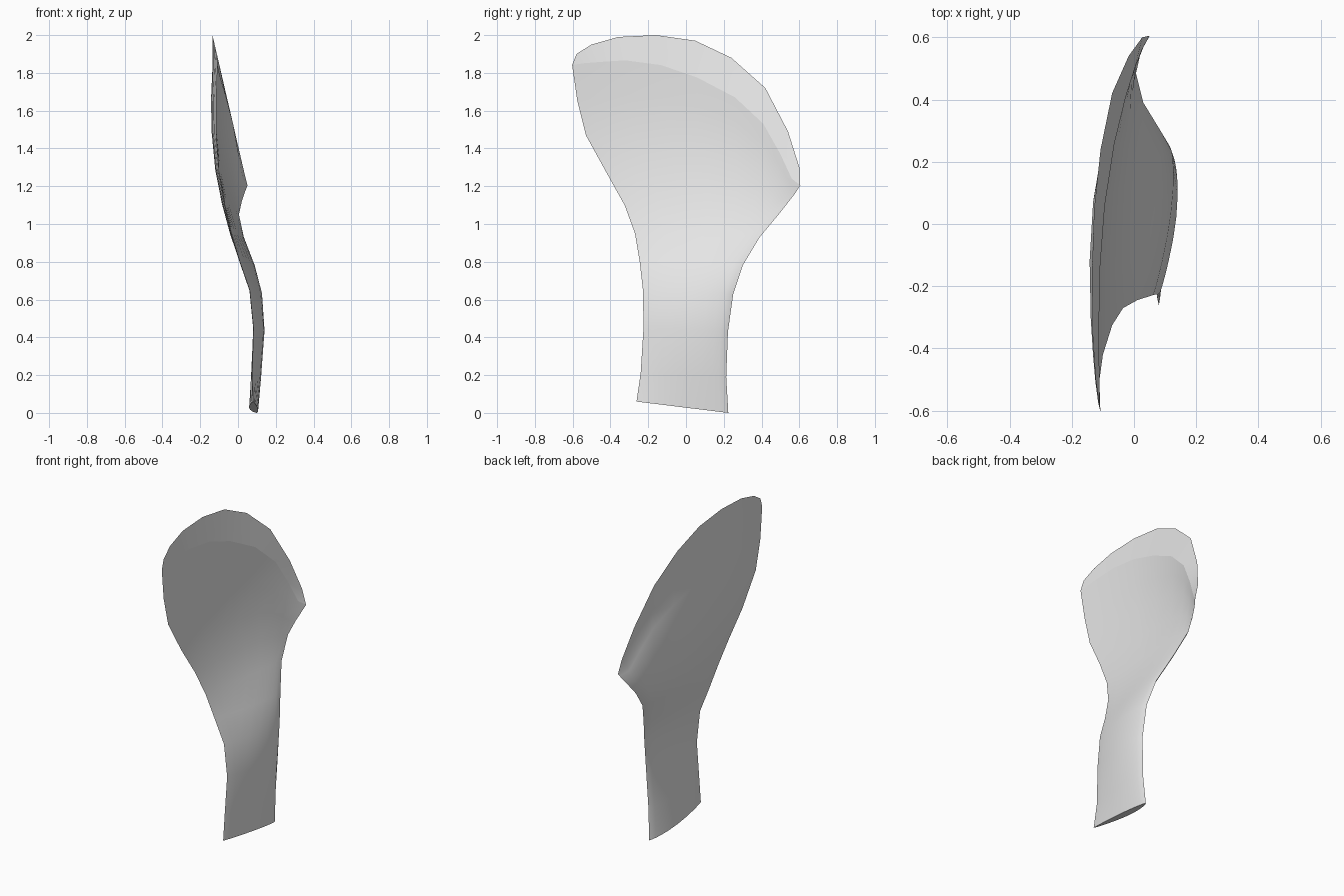
import bpy, bmesh
from math import sin, pi

cube = bpy.data.objects.get("Cube")
if cube:
    bpy.data.objects.remove(cube, do_unlink=True)

grey = bpy.data.materials.new("light_grey")
grey.use_nodes = True
grey.diffuse_color = (0.8, 0.8, 0.8, 1)
grey.node_tree.nodes["Principled BSDF"].inputs["Base Color"].default_value = (0.8, 0.8, 0.8, 1)

# Bevel start line and sharp tip line of the blade, as (y, z)
crease = [(-.6, 1.84), (-.53, 1.85), (-.44, 1.857), (-.32, 1.865), (-.13, 1.84), (.06, 1.775),
          (.26, 1.67), (.41, 1.53), (.5, 1.37), (.56, 1.24), (.605, 1.205)]
tip = [(-.58, 1.9), (-.5, 1.95), (-.36, 1.99), (-.16, 2), (.05, 1.97),
       (.24, 1.88), (.42, 1.72), (.54, 1.49), (.6, 1.3)]

# Cross sections: front edge, back edge, (cupping, thickness, arch)
sections = [
    ((.08, -.262, .06), (.1, .224, 0), (.01, .045, 0)),
    ((.075, -.24, .21), (.112, .213, .19), (0, .045, 0)),
    ((.082, -.225, .45), (.122, .222, .43), (-.008, .048, 0)),
    ((.062, -.228, .65), (.115, .25, .63), (-.004, .048, 0)),
    ((.01, -.245, .8), (.085, .3, .78), (.005, .046, 0)),
    ((-.035, -.27, .95), (.03, .39, .93), (.015, .044, .02)),
    ((-.07, -.325, 1.1), (.005, .49, 1.05), (.03, .042, .1)),
    ((-.1, -.42, 1.27), (.02, .545, 1.12), (.058, .04, .3)),
    ((-.115, -.53, 1.47), (.035, .58, 1.165), (.08, .036, .58)),
    ((-.115, -.575, 1.65), (.045, .595, 1.19), (.088, .034, .8)),
    ((-.108, -.603, 1.842), (.05, .605, 1.205), (.088, .03, 1)),
]

(y0, z0), (y1, z1) = crease[0], crease[-1]
steps = [(y - y0) / (y1 - y0) for y, z in crease]
rises = [z - (z0 + (z1 - z0) * s) for s, (y, z) in zip(steps, crease)]


def section_sides(bm, front, back, shape):
    """Return matching left (+x) and right (-x) vertex rows sharing their ends."""
    cup, thick, arch = shape
    left, right = [], []
    for i, s in enumerate(steps):
        x, y, z = (a + (b - a) * s for a, b in zip(front, back))
        z += arch * rises[i]
        if i in (0, len(steps) - 1):
            v = bm.verts.new((x, y, z))
            left.append(v)
            right.append(v)
            continue
        wave = sin(pi * s ** 1.3)
        x -= cup * wave ** .7
        half = thick / 2 * wave ** .6
        left.append(bm.verts.new((x + half, y, z)))
        right.append(bm.verts.new((x - half, y, z)))
    return left, right


def bridge(bm, low, high):
    for i in range(len(low) - 1):
        quad = list(dict.fromkeys((low[i], low[i + 1], high[i + 1], high[i])))
        if len(quad) > 2:
            bm.faces.new(quad)


bm = bmesh.new()
rows = [section_sides(bm, *s) for s in sections]

# Blade sides
for low, high in zip(rows, rows[1:]):
    bridge(bm, low[0], high[0])
    bridge(bm, low[1], high[1])

# Bevelled tip, lying in one slanted plane
left, right = rows[-1]
edge = [left[0]] + [bm.verts.new((-.135 + .231 * (2 - z), y, z)) for y, z in tip] + [left[-1]]
bridge(bm, left, edge)
bridge(bm, right, edge)

# Flat root
left_root, right_root = rows[0]
bm.faces.new(left_root + right_root[-2:0:-1])
bmesh.ops.recalc_face_normals(bm, faces=bm.faces)
bm.verts.index_update()
sharp = {frozenset((a.index, b.index)) for row in (left, edge) for a, b in zip(row, row[1:])}

mesh = bpy.data.meshes.new("blade")
bm.to_mesh(mesh)
bm.free()
mesh.materials.append(grey)
blade = bpy.data.objects.new("blade", mesh)
bpy.context.collection.objects.link(blade)

# Smooth sides, crisp bevel
bpy.ops.object.select_all(action='DESELECT')
blade.select_set(True)
bpy.context.view_layer.objects.active = blade
bpy.ops.object.shade_smooth_by_angle(angle=pi / 4)
for e in mesh.edges:
    if frozenset(e.vertices) in sharp:
        e.use_edge_sharp = True
